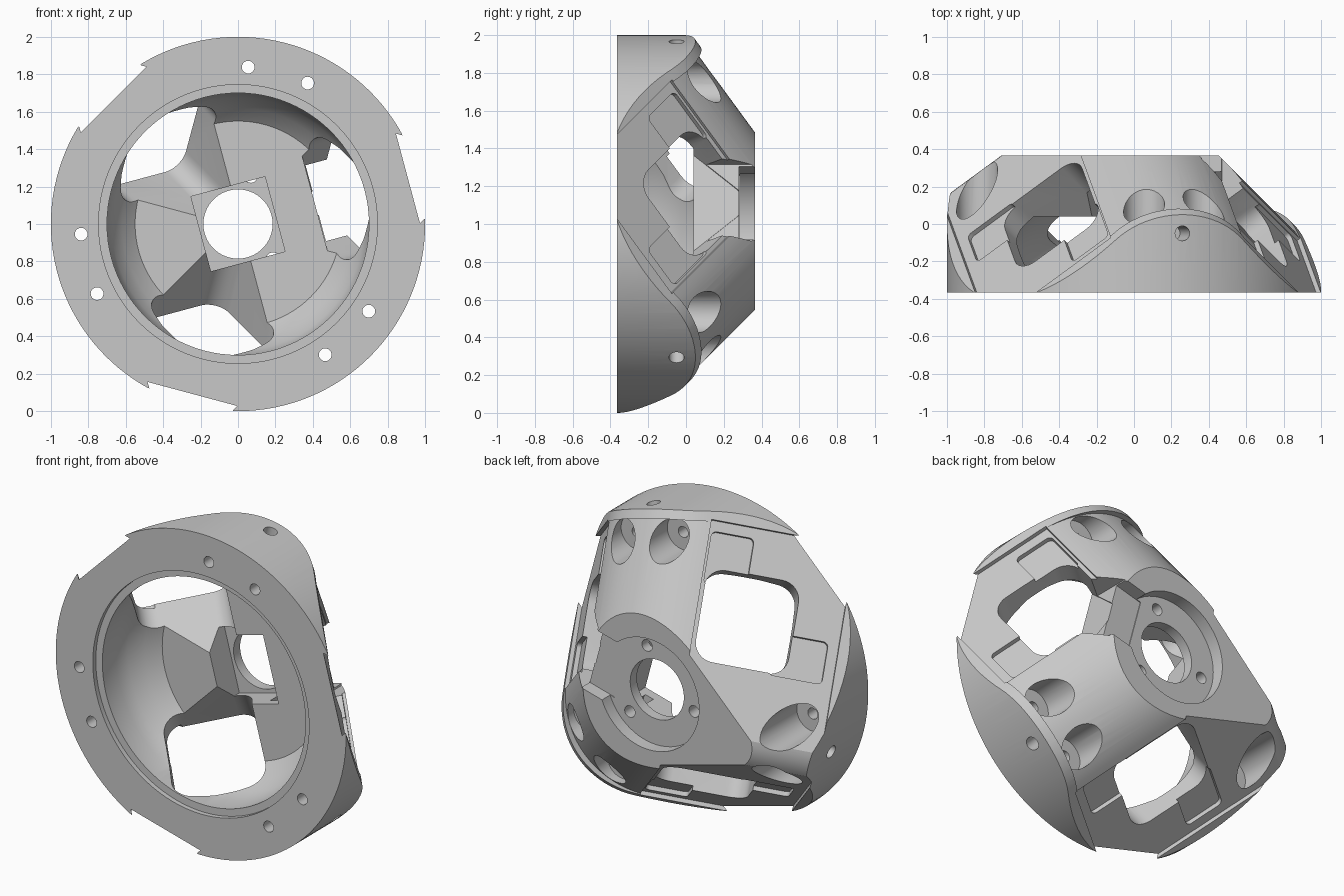
import bpy, bmesh, math
from mathutils import Matrix, Vector

old = bpy.data.objects.get("Cube")
if old:
    bpy.data.objects.remove(old, do_unlink=True)

grey = bpy.data.materials.new("light grey")
grey.use_nodes = True
GREY = (0.58, 0.58, 0.58, 1)
grey.diffuse_color = GREY
grey.node_tree.nodes["Principled BSDF"].inputs["Base Color"].default_value = GREY

# Frames: the main axis runs along y, the three slanted faces form a cube corner
CENTRE = Vector((0, 0, 1))
AXIS = Vector((0, 1, 0))
FACE_ANGLES = (15, 255, 135)
ARM_ANGLES = (75, 195, 315)


def radial(deg):
    a = math.radians(deg)
    return Vector((math.cos(a), 0, math.sin(a)))


def frame(u, v, w):
    m = Matrix((u, v, w)).transposed().to_4x4()
    m.translation = CENTRE
    return m


NORMALS = [radial(a) * math.sqrt(2 / 3) + AXIS * math.sqrt(1 / 3) for a in FACE_ANGLES]


def face_frame(k):
    return frame(NORMALS[(k + 1) % 3], NORMALS[(k + 2) % 3], NORMALS[k])


def axial(deg=0):
    return frame(radial(deg), radial(deg + 90), AXIS)


def to_object(name, bm, m):
    bm.transform(m)
    bmesh.ops.recalc_face_normals(bm, faces=bm.faces)
    mesh = bpy.data.meshes.new(name)
    bm.to_mesh(mesh)
    bm.free()
    ob = bpy.data.objects.new(name, mesh)
    bpy.context.scene.collection.objects.link(ob)
    mesh.materials.append(grey)
    return ob


def loft(name, loops, m):
    bm = bmesh.new()
    rings = [[bm.verts.new(p) for p in loop] for loop in loops]
    n = len(rings[0])
    for a, b in zip(rings, rings[1:]):
        for i in range(n):
            j = (i + 1) % n
            bm.faces.new((a[i], a[j], b[j], b[i]))
    bm.faces.new(rings[0])
    bm.faces.new(rings[-1])
    return to_object(name, bm, m)


def prism(name, outline, low, high, m):
    return loft(name, [[(x, y, h) for x, y in outline] for h in (low, high)], m)


def circle(r, n=32, cx=0, cy=0):
    return [(cx + r * math.cos(math.tau * i / n), cy + r * math.sin(math.tau * i / n))
            for i in range(n)]


def rect(x0, x1, y0, y1):
    return [(x0, y0), (x1, y0), (x1, y1), (x0, y1)]


def rounded(x0, x1, y0, y1, r, steps=8):
    pts = []
    corners = ((x1, y1, -1, -1), (x0, y1, 1, -1), (x0, y0, 1, 1), (x1, y0, -1, 1))
    for q, (x, y, sx, sy) in enumerate(corners):
        for s in range(steps + 1):
            a = math.radians(90) * (q + s / steps)
            pts.append((x + sx * r + r * math.cos(a), y + sy * r + r * math.sin(a)))
    return pts


def corner_arc(r, limit, start=0, steps=21):
    sweep = (90 - 2 * start) / steps
    angles = (math.radians(start + sweep * s) for s in range(steps + 1))
    return [(limit - r + r * math.cos(a), limit - r + r * math.sin(a)) for a in angles]


def combine(body, tool, operation="DIFFERENCE"):
    mod = body.modifiers.new("cut", "BOOLEAN")
    mod.operation = operation
    mod.solver = "EXACT"
    mod.object = tool
    dg = bpy.context.evaluated_depsgraph_get()
    mesh = bpy.data.meshes.new_from_object(body.evaluated_get(dg))
    body.modifiers.clear()
    body.data = mesh
    bpy.data.objects.remove(tool, do_unlink=True)


# Body: a drum trimmed to a cube corner with rounded edges
HALF = 0.365
OUTER, PANEL, POCKET = 0.582, 0.557, 0.53
EDGE_RADIUS = (0.25, 0.495, 0.495)
ARM_RADIUS = 0.57
body = prism("housing", circle(1, 128), -HALF, HALF, axial())
for k in range(3):
    outline = [(-2, -2), (OUTER, -2)] + corner_arc(EDGE_RADIUS[k], OUTER) + [(-2, OUTER)]
    combine(body, prism("edge_trim", outline, -2, 2, face_frame(k)), "INTERSECT")

# Two arms are rounder inside the rim, which leaves a thin lip
for k in (1, 2):
    arc = corner_arc(ARM_RADIUS, OUTER - 0.004, 1)
    low = arc[0][1]
    outline = arc + [(low, 0.9), (0.9, 0.9), (0.9, low)]
    trim = prism("arm_trim", outline, -1.7, 1.7, face_frame(k))
    combine(trim, prism("rim_limit", circle(0.955, 97), -0.6, 0.6, axial()), "INTERSECT")
    combine(body, trim)

# Bore with front counterbore and a tapering inner end
bore = ((0.745, -0.5), (0.745, -0.335), (0.7, -0.335), (0.7, -0.2),
        (0.675, -0.12), (0.62, -0.03), (0.55, 0.04))
combine(body, loft("bore", [[(x, y, h) for x, y in circle(r, 96)] for r, h in bore], axial()))

# Slanted faces: sunk panel, two corner pockets and a rounded window
side = axial(FACE_ANGLES[0])
for k in range(3):
    m = face_frame(k)
    i, j = (k + 1) % 3, (k + 2) % 3
    lim_i = 0.06 if j else 1
    lim_j = 0.06 if i else 1
    combine(body, prism("panel", rect(-0.77, lim_i, -0.77, lim_j), PANEL, 1, m))
    combine(body, prism("pocket", rounded(-0.2, 0.045, -0.71, -0.4, 0.03), POCKET, 1, m))
    combine(body, prism("pocket", rounded(-0.71, -0.4, -0.2, 0.045, 0.03), POCKET, 1, m))
    window = prism("window", rounded(-0.505, 0.035, -0.505, 0.035, 0.11), 0, 1, m)
    if k == 0:
        # this window stops at a straight inner wall
        combine(window, prism("inner_wall", rect(0.425, 2, -1, 1), -1.2, 1.3, side), "INTERSECT")
    combine(body, window)

# Hub: shaft hole, square seat, side opening and back recess
combine(body, prism("shaft_hole", circle(0.185, 64), -0.1, 0.6, axial()))
combine(body, prism("square_seat", rect(-0.205, 0.205, -0.207, 0.207), -0.1, 0.22, side))
combine(body, prism("side_opening", rect(0.43, 0.8, -0.21, 0.21), 0.03, 0.5, side))
combine(body, prism("back_recess", circle(0.345, 64), 0.285, 0.6, axial()))
combine(body, prism("back_relief", rect(0.25, 0.82, -0.2, 0.2), 0.28, 0.55, side))

# Holes on each arm: hub screw, radial hole and a pair of counterbored ring screws
for angle in ARM_ANGLES:
    m = axial(angle)
    combine(body, prism("hub_screw", circle(0.036, 20, 0.265), 0.1, 0.6, m))
    across = frame(radial(angle + 90), AXIS, radial(angle))
    combine(body, prism("radial_hole", circle(0.04, 24, 0, -0.05), 0.8, 1.2, across))
    for offset in (-11.3, 11.3):
        m = axial(angle + offset)
        combine(body, prism("ring_screw", circle(0.034, 24, 0.84), -0.6, 0.6, m))
        combine(body, prism("screw_recess", circle(0.11, 32, 0.84), -0.05, 0.7, m))

# Finish: one material, smooth curves with crisp edges
body.data.materials.clear()
body.data.materials.append(grey)
for p in body.data.polygons:
    p.material_index = 0
bpy.ops.object.select_all(action="DESELECT")
body.select_set(True)
bpy.context.view_layer.objects.active = body
bpy.ops.object.shade_smooth_by_angle(angle=math.radians(25))
